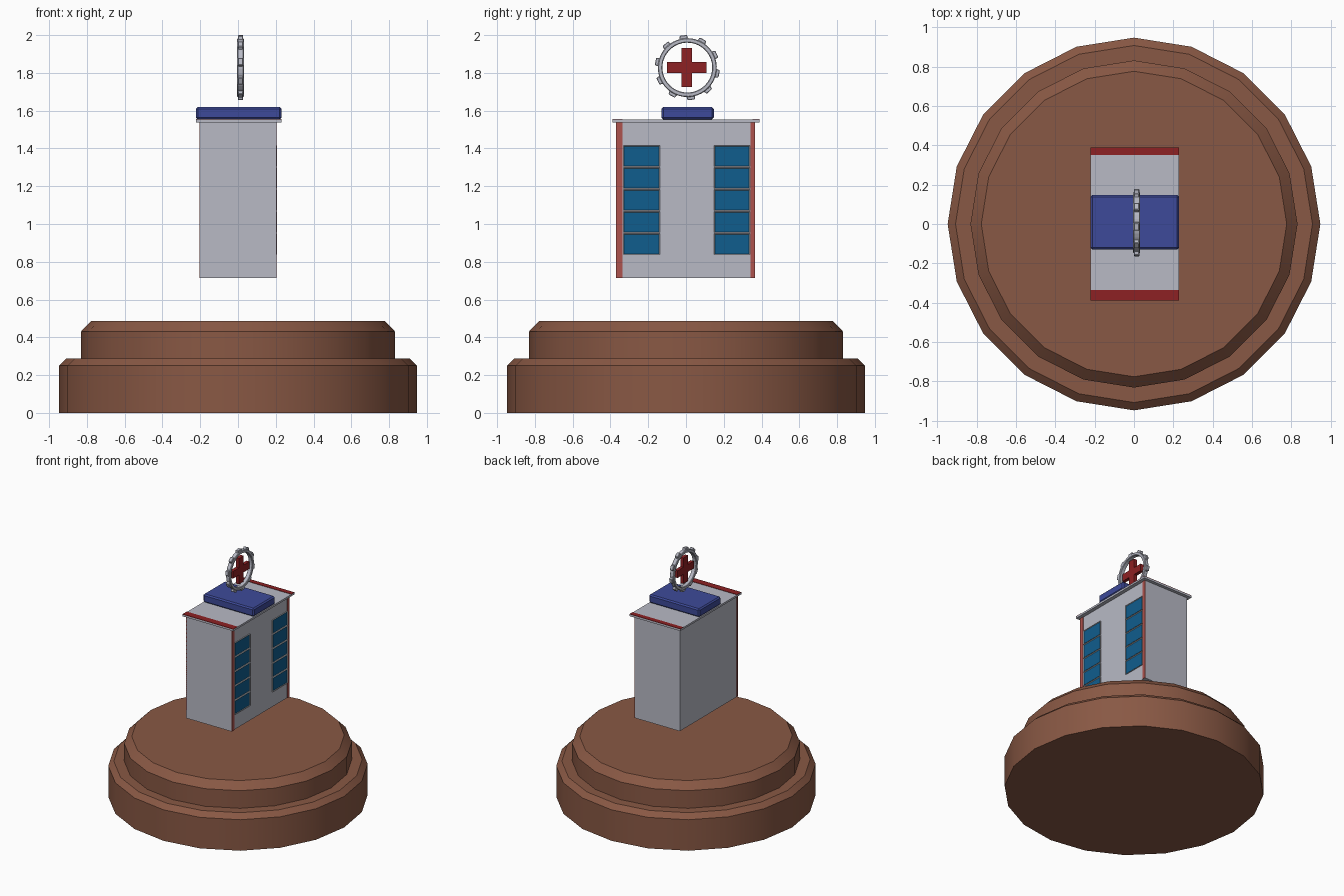
import bpy, bmesh, math
from mathutils import Matrix, Vector

if "Cube" in bpy.data.objects:
    bpy.data.objects.remove(bpy.data.objects["Cube"])


def mat(name, rgb):
    m = bpy.data.materials.new(name)
    m.diffuse_color = (*rgb, 1)
    m.use_nodes = True
    m.node_tree.nodes["Principled BSDF"].inputs["Base Color"].default_value = m.diffuse_color
    return m


BROWN = mat("brown wood", (0.25, 0.098, 0.058))
WALL = mat("light grey wall", (0.48, 0.49, 0.56))
FRAME = mat("pale grey frame", (0.56, 0.57, 0.60))
GLASS = mat("window blue", (0.005, 0.11, 0.27))
BLUE = mat("roof blue", (0.047, 0.068, 0.32))
RED = mat("dark red", (0.27, 0.015, 0.017))
TRIM = mat("light red trim", (0.42, 0.085, 0.075))


def finish(name, bm, mats, bevel=0.0):
    bmesh.ops.recalc_face_normals(bm, faces=bm.faces)
    me = bpy.data.meshes.new(name)
    bm.to_mesh(me)
    bm.free()
    ob = bpy.data.objects.new(name, me)
    bpy.context.collection.objects.link(ob)
    for m in mats:
        me.materials.append(m)
    if bevel:
        b = ob.modifiers.new("bevel", "BEVEL")
        b.width, b.segments, b.limit_method = bevel, 1, "ANGLE"
    return ob


def box_bm(lo, hi):
    bm = bmesh.new()
    lo, hi = Vector(lo), Vector(hi)
    size = hi - lo
    bmesh.ops.create_cube(bm, size=1, matrix=Matrix.Translation((lo + hi) / 2) @ Matrix.Diagonal((*size, 1)))
    return bm


def box(name, lo, hi, m, bevel=0.0):
    return finish(name, box_bm(lo, hi), [m], bevel)


def prism(name, outline, x0, x1, m, bevel=0.0):
    # Extrude a (y, z) outline along x
    bm = bmesh.new()
    f = bm.faces.new([bm.verts.new((x0, y, z)) for y, z in outline])
    r = bmesh.ops.extrude_face_region(bm, geom=[f])
    bmesh.ops.translate(bm, verts=[v for v in r["geom"] if isinstance(v, bmesh.types.BMVert)], vec=(x1 - x0, 0, 0))
    return finish(name, bm, [m], bevel)


# Stepped round base with 20 sides
bm = bmesh.new()
profile = [(0.948, 0), (0.948, 0.25), (0.908, 0.288), (0.832, 0.288), (0.832, 0.43), (0.777, 0.486)]
rings = []
for r, z in profile:
    rings.append([bm.verts.new((r * math.cos(math.tau * i / 20), r * math.sin(math.tau * i / 20), z)) for i in range(20)])
for a, b in zip(rings, rings[1:]):
    for i in range(20):
        j = (i + 1) % 20
        bm.faces.new((a[i], a[j], b[j], b[i]))
bm.faces.new(rings[0][::-1])
bm.faces.new(rings[-1])
base = finish("round_base", bm, [BROWN])
bpy.context.view_layer.objects.active = base
base.select_set(True)
bpy.ops.object.shade_smooth_by_angle(angle=math.radians(30))
base.select_set(False)

# Floating tower, roof slab and raised roof block
box("tower", (-0.2, -0.37, 0.715), (0.2, 0.365, 1.54), WALL)
box("roof_slab", (-0.222, -0.388, 1.538), (0.23, 0.39, 1.553), WALL)
box("roof_block", (-0.222, -0.13, 1.553), (0.23, 0.147, 1.62), BLUE, 0.01)

# Red trim on the roof ends and tower corners
box("roof_trim_front", (-0.222, -0.388, 1.552), (0.23, -0.335, 1.556), RED)
box("roof_trim_back", (-0.222, 0.352, 1.552), (0.23, 0.39, 1.556), RED)
box("corner_trim_front", (0.198, -0.37, 0.715), (0.204, -0.335, 1.538), TRIM)
box("corner_trim_back", (0.198, 0.342, 0.715), (0.204, 0.366, 1.538), TRIM)
box("corner_trim_left", (-0.203, -0.37, 0.715), (-0.198, -0.358, 1.538), TRIM)

# Two columns of five framed windows on the right wall
for col, (y0, y1) in {"front": (-0.332, -0.138), "back": (0.148, 0.339)}.items():
    for row in range(5):
        z = 0.838 + row * 0.1165
        bm = box_bm((0.198, y0, z), (0.207, y1, z + 0.111))
        bm.faces.ensure_lookup_table()
        pane = max(bm.faces, key=lambda f: f.calc_center_median().x)
        bmesh.ops.inset_region(bm, faces=[pane], thickness=0.006, depth=-0.004)
        pane.material_index = 1
        finish(f"window_{col}_{row + 1}", bm, [FRAME, GLASS])

# Gear ring with ten teeth
CY, CZ = 0.007, 1.828


def polar(r, a):
    return CY + r * math.cos(a), CZ + r * math.sin(a)


bm = bmesh.new()
steps, teeth = 40, 10
start = math.radians(97)
loops = []
for x in (-0.004, 0.031):
    for r in (0.132, 0.156):
        loops.append([bm.verts.new((x, *polar(r, start + math.tau * (i - 0.5) / steps))) for i in range(steps)])
for a, b in ((0, 1), (1, 3), (3, 2), (2, 0)):
    for i in range(steps):
        j = (i + 1) % steps
        bm.faces.new((loops[a][i], loops[a][j], loops[b][j], loops[b][i]))
finish("gear_ring", bm, [WALL], 0.004)
for t in range(teeth):
    a = start + math.tau * t / teeth
    prism(f"gear_tooth_{t + 1}", [polar(0.15, a - 0.16), polar(0.173, a - 0.11), polar(0.173, a + 0.11), polar(0.15, a + 0.16)],
          0.0, 0.027, WALL, 0.003)

# Red cross inside the ring
w, l = 0.029, 0.104
quarter = [(l, -w), (l, w), (w, w)]
cross = []
for k in range(4):
    for y, z in quarter:
        for _ in range(k):
            y, z = -z, y
        cross.append((CY - 0.003 + y, CZ + z))
prism("red_cross", cross, 0.0, 0.027, RED)
